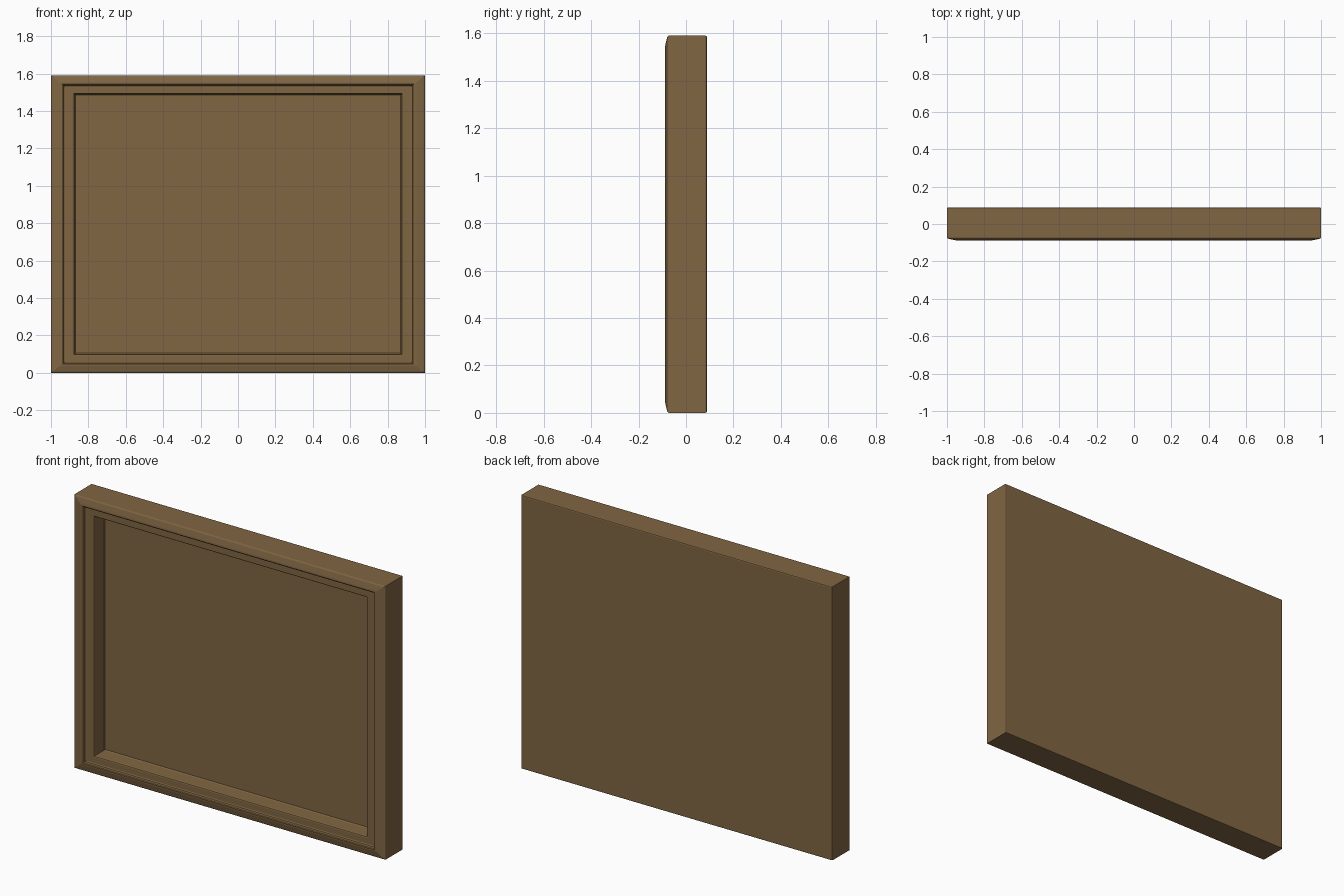
import bpy, bmesh

if "Cube" in bpy.data.objects:
    bpy.data.objects.remove(bpy.data.objects["Cube"])

W, H = 2.0, 1.59
Z_RATIO = 0.8  # moulding is narrower on top and bottom than at the sides

wood = bpy.data.materials.new("brown wood")
wood.diffuse_color = (0.216, 0.133, 0.055, 1)
wood.use_nodes = True
wood.node_tree.nodes["Principled BSDF"].inputs["Base Color"].default_value = wood.diffuse_color


def ring(bm, inset, y):
    x = W / 2 - inset
    lo, hi = inset * Z_RATIO, H - inset * Z_RATIO
    return [bm.verts.new(p) for p in ((-x, y, lo), (x, y, lo), (x, y, hi), (-x, y, hi))]


def sweep(name, profile, cap_first=False, cap_last=False):
    bm = bmesh.new()
    rings = [ring(bm, i, y) for i, y in profile]
    for a, b in zip(rings, rings[1:]):
        for k in range(4):
            n = (k + 1) % 4
            bm.faces.new((a[k], a[n], b[n], b[k]))
    if cap_first:
        bm.faces.new(rings[0])
    if cap_last:
        bm.faces.new(rings[-1])
    bmesh.ops.recalc_face_normals(bm, faces=bm.faces)
    me = bpy.data.meshes.new(name)
    bm.to_mesh(me)
    bm.free()
    me.materials.append(wood)
    ob = bpy.data.objects.new(name, me)
    bpy.context.collection.objects.link(ob)
    return ob


# Stepped moulding, from the back edge round the outside to the recessed panel
sweep("picture_frame", [
    (0.007, 0.088), (0.002, 0.086), (0.0, 0.081),      # back edge
    (0.0, -0.073), (0.002, -0.076), (0.008, -0.079),   # outer front edge
    (0.046, -0.087), (0.058, -0.088),                  # sloping rim
    (0.064, -0.085), (0.066, -0.080),                  # rim inner edge
    (0.067, -0.073), (0.074, -0.070),                  # first step
    (0.116, -0.070), (0.122, -0.068), (0.125, -0.062), # ledge
    (0.127, 0.014), (0.132, 0.020),                    # inner wall and panel
], cap_first=True, cap_last=True)
